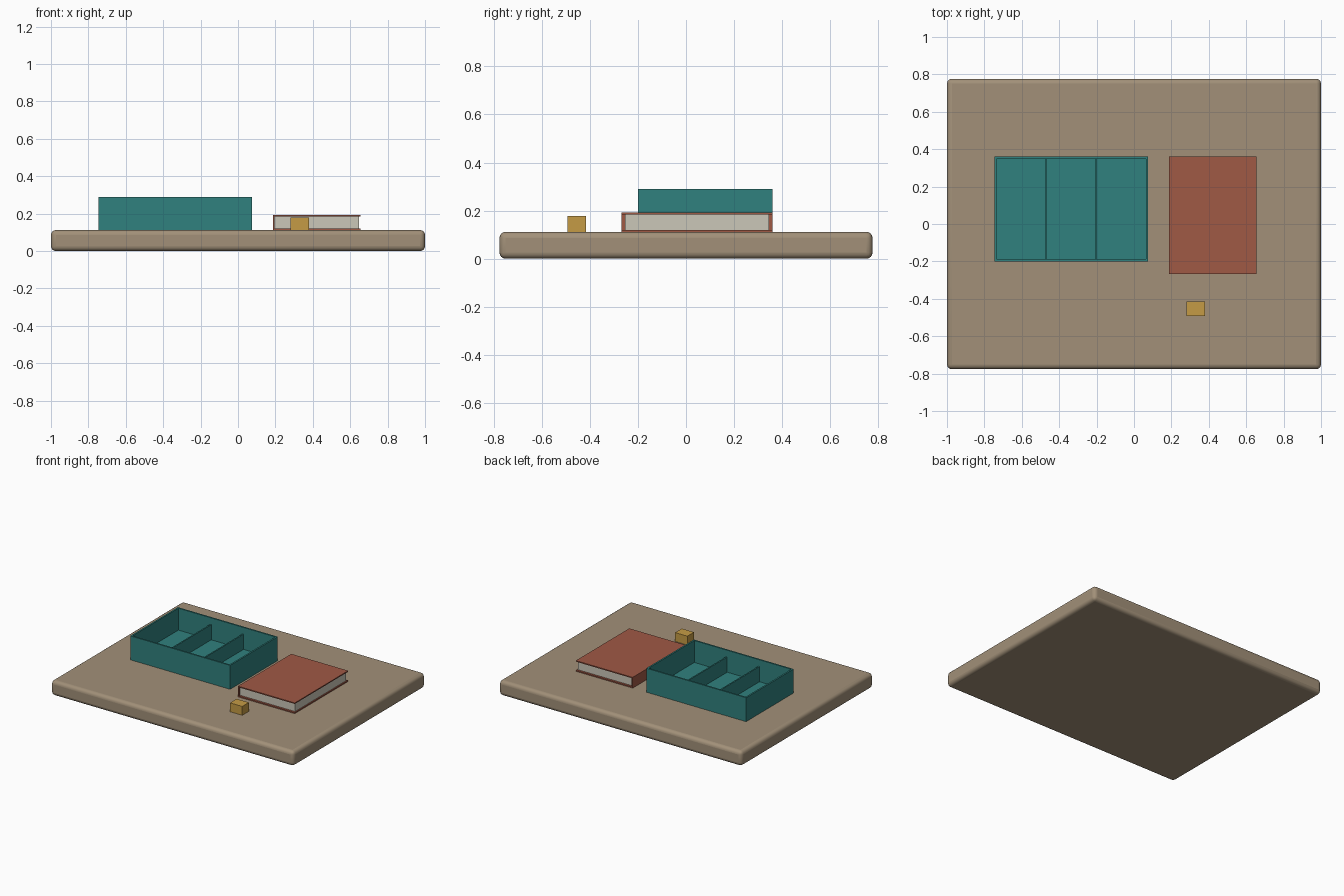
import bpy, bmesh

if "Cube" in bpy.data.objects:
    bpy.data.objects.remove(bpy.data.objects["Cube"])

def material(name, rgb):
    m = bpy.data.materials.new(name)
    m.diffuse_color = (*rgb, 1)
    m.use_nodes = True
    m.node_tree.nodes["Principled BSDF"].inputs["Base Color"].default_value = m.diffuse_color
    return m

wood = material("tan", (0.36, 0.28, 0.19))
teal = material("teal", (0.03, 0.22, 0.21))
red = material("red", (0.35, 0.10, 0.06))
paper = material("paper", (0.60, 0.57, 0.48))
gold = material("gold", (0.56, 0.33, 0.06))

def box(name, lo, hi, mat):
    """Box spanning the corner lo to the corner hi."""
    bm = bmesh.new()
    bmesh.ops.create_cube(bm, size=1)
    for v in bm.verts:
        v.co = [(a + b) / 2 + c * (b - a) for a, b, c in zip(lo, hi, v.co)]
    me = bpy.data.meshes.new(name)
    bm.to_mesh(me)
    bm.free()
    me.materials.append(mat)
    ob = bpy.data.objects.new(name, me)
    bpy.context.collection.objects.link(ob)
    return ob

TOP = 0.112

# Rounded board
board = box("board", (-1, -0.776, 0), (1, 0.776, TOP), wood)
bev = board.modifiers.new("rounding", "BEVEL")
bev.width, bev.segments = 0.026, 4
bpy.context.view_layer.objects.active = board
board.select_set(True)
bpy.ops.object.shade_smooth_by_angle()

# Divided tray: floor, four walls, two lower dividers
x0, x1, y0, y1, rim, t = -0.747, 0.075, -0.20, 0.36, 0.29, 0.012
box("tray_floor", (x0, y0, TOP), (x1, y1, TOP + 0.015), teal)
box("tray_left_wall", (x0, y0, TOP), (x0 + t, y1, rim), teal)
box("tray_right_wall", (x1 - t, y0, TOP), (x1, y1, rim), teal)
box("tray_front_wall", (x0, y0, TOP), (x1, y0 + t, rim), teal)
box("tray_back_wall", (x0, y1 - t, TOP), (x1, y1, rim), teal)
for i, x in enumerate((-0.469, -0.203)):
    box(f"tray_divider_{i + 1}", (x - 0.005, y0 + t, TOP + 0.01),
        (x + 0.005, y1 - t, 0.24), teal)

# Book: two covers, spine on the left, inset pages
bx0, bx1, by0, by1, btop, c = 0.187, 0.655, -0.268, 0.36, 0.192, 0.008
box("book_bottom_cover", (bx0, by0, TOP), (bx1, by1, TOP + c), red)
box("book_top_cover", (bx0, by0, btop - c), (bx1, by1, btop), red)
box("book_spine", (bx0, by0, TOP), (bx0 + c, by1, btop), red)
box("book_pages", (bx0 + c, by0 + 0.015, TOP + c), (bx1 - 0.008, by1 - 0.015, btop - c), paper)

# Small block
box("small_block", (0.28, -0.493, TOP), (0.38, -0.415, 0.178), gold)
